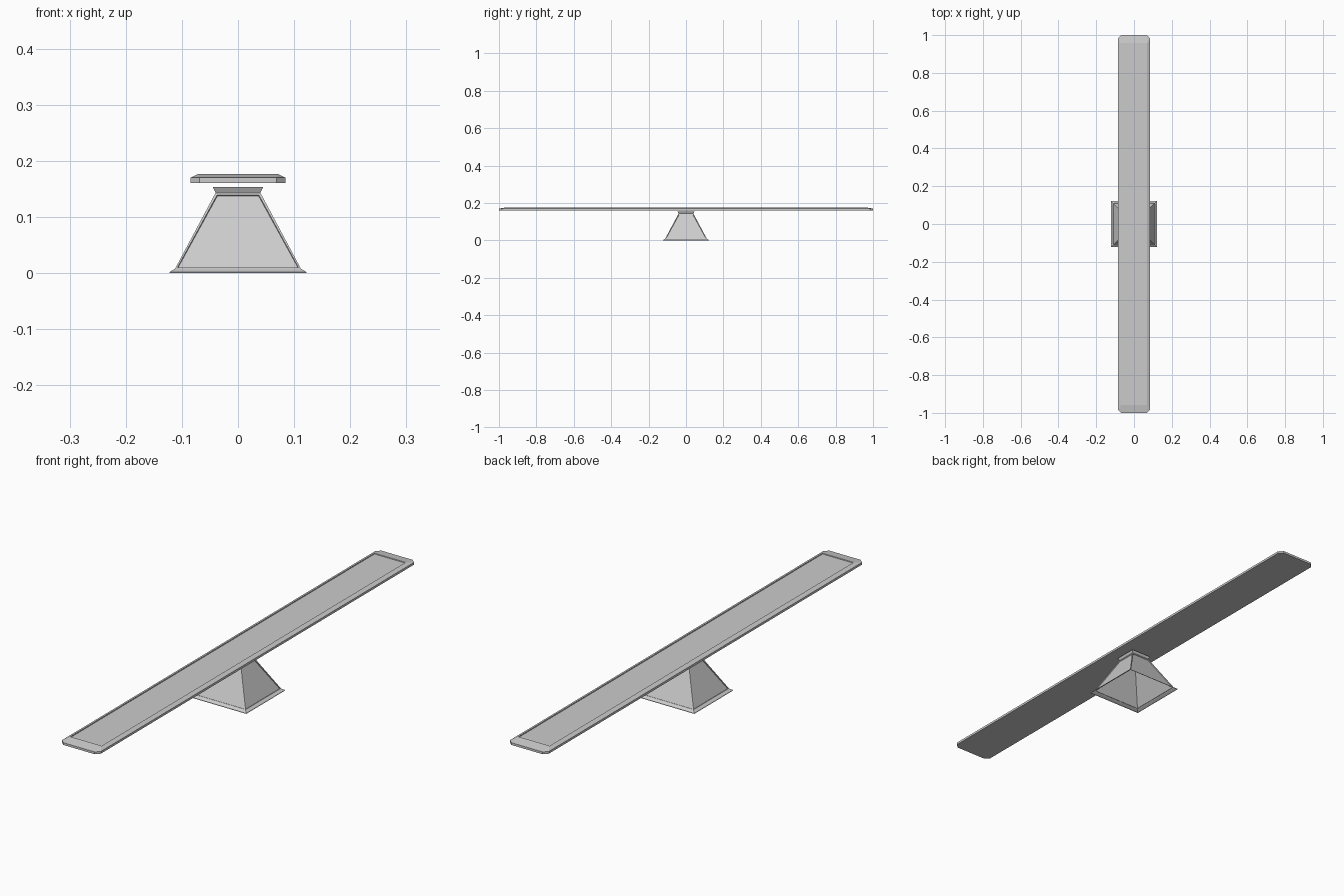
import bpy, bmesh

if "Cube" in bpy.data.objects:
    bpy.data.objects.remove(bpy.data.objects["Cube"])


def ring(bm, pts, z):
    return [bm.verts.new((x, y, z)) for x, y in pts]


def rect(hx, hy, cx=0.0, cy=0.0):
    """Eight-point rectangle; cx, cy are the corner cut lengths."""
    if cx == 0:
        return [(hx, -hy), (hx, hy), (-hx, hy), (-hx, -hy)]
    return [(hx, cy - hy), (hx, hy - cy), (hx - cx, hy), (cx - hx, hy),
            (-hx, hy - cy), (-hx, cy - hy), (cx - hx, -hy), (hx - cx, -hy)]


def bridge(bm, a, b):
    n = len(a)
    return [bm.faces.new((a[i], a[(i + 1) % n], b[(i + 1) % n], b[i])) for i in range(n)]


def recess(bm, faces, border, depth):
    if border:
        bmesh.ops.inset_individual(bm, faces=faces, thickness=border)
    bmesh.ops.inset_individual(bm, faces=faces, thickness=0.001, depth=-depth)


def finish(bm, name):
    bm.normal_update()
    mesh = bpy.data.meshes.new(name)
    bm.to_mesh(mesh)
    bm.free()
    bpy.context.collection.objects.link(bpy.data.objects.new(name, mesh))


# pivot base: hollow four-sided frustum with foot lip, recessed sides and flared collar
bm = bmesh.new()
profile = [(0.122, 0.0), (0.122, 0.002), (0.112, 0.008), (0.040, 0.143), (0.045, 0.153)]
rings = [ring(bm, rect(r, r), z) for r, z in profile]
sides = []
for i in range(len(rings) - 1):
    faces = bridge(bm, rings[i], rings[i + 1])
    if i == 2:
        sides = faces
bm.faces.new(rings[-1])
bm.normal_update()
recess(bm, sides, 0.005, 0.003)
finish(bm, "pivot_base")

# plank: cut corners, sloped rim and shallow recessed top
bm = bmesh.new()
low = ring(bm, rect(0.085, 1.0, 0.016, 0.016), 0.161)
mid = ring(bm, rect(0.085, 1.0, 0.016, 0.016), 0.170)
top = ring(bm, rect(0.070, 0.957), 0.177)
bridge(bm, low, mid)
bm.faces.new(low[::-1])
for k in range(4):
    a, b = mid[2 * k], mid[2 * k + 1]
    bm.faces.new((a, b, top[(k + 1) % 4], top[k]))
    bm.faces.new((b, mid[(2 * k + 2) % 8], top[(k + 1) % 4]))
panel = bm.faces.new(top)
bm.normal_update()
recess(bm, [panel], 0.002, 0.003)
finish(bm, "plank")
